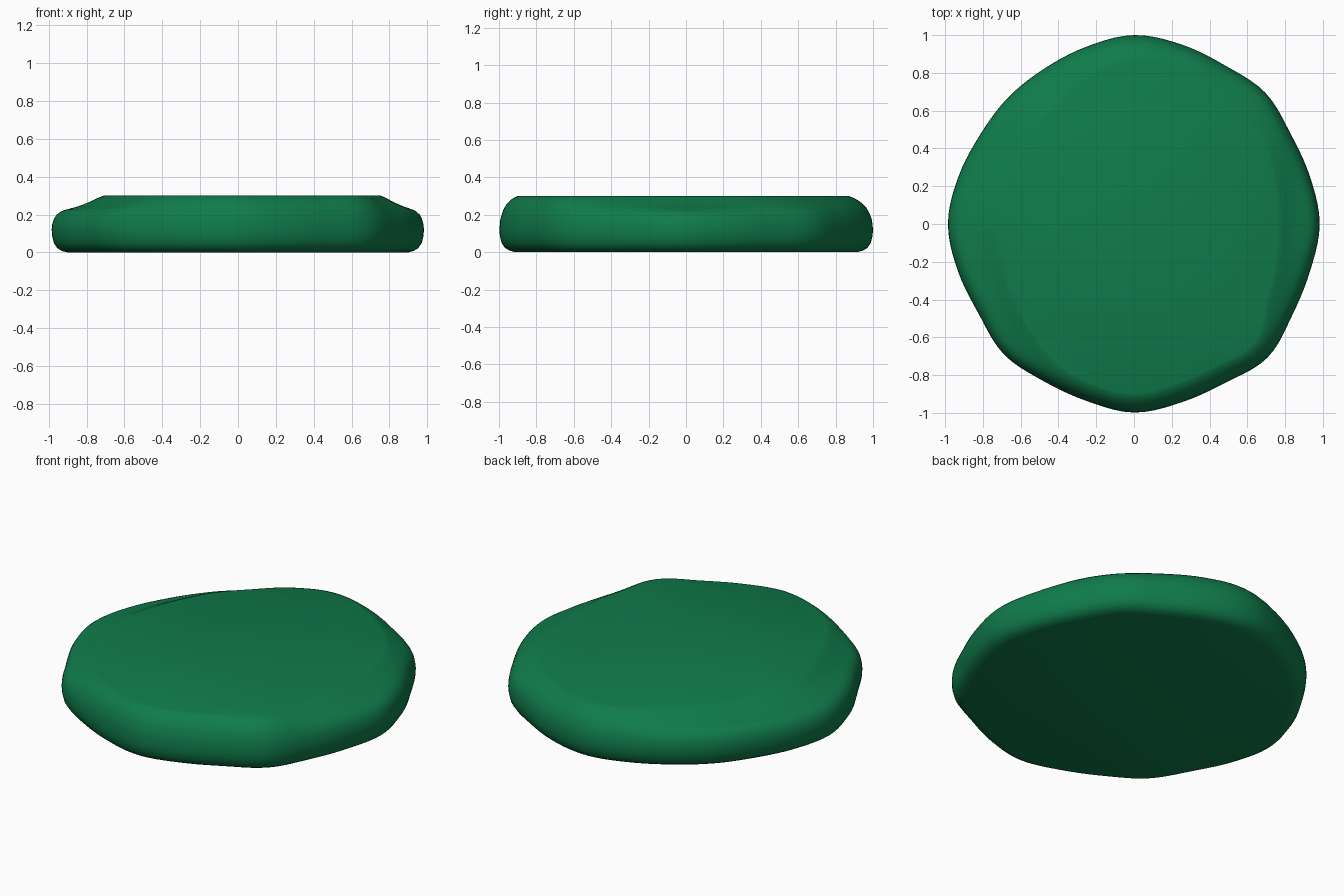
import bpy, bmesh, math

if "Cube" in bpy.data.objects:
    bpy.data.objects.remove(bpy.data.objects["Cube"])

# Radii every 15 degrees, counter-clockwise from +x: widest outline and flat top outline
OUTER = [.983, .965, .957, .983, .968, .983, 1.0, .972, .95, .945, .942, .963,
         .985, .965, .95, .975, .96, .97, .998, .977, .97, 1.0, .967, .965]
INNER = [.755, .77, .80, .81, .82, .85, .87, .82, .75, .72, .695, .695,
         .71, .715, .735, .775, .835, .875, .9, .875, .865, .895, .81, .775]
# Lower side: inset from the widest outline, height
LOWER = [(.085, 0), (.055, .008), (.03, .023), (.012, .05), (.003, .085), (0, .12), (.003, .15)]
# Upper side: fraction of the shoulder, height where narrow (convex), height where wide (dished)
UPPER = [(.05, .172, .18), (.1, .192, .201), (.18, .217, .217), (.27, .237, .226),
         (.38, .254, .234), (.5, .268, .243), (.63, .28, .256), (.76, .289, .271),
         (.88, .295, .287), (1, .3, .3)]
SEGMENTS = 120


def radius(table, u):
    """Smooth periodic lookup (Catmull-Rom), u in 0..1."""
    n = len(table)
    i, t = int(u * n), (u * n) % 1
    a, b, c, d = (table[(i + k) % n] for k in (-1, 0, 1, 2))
    return b + .5 * t * (c - a + t * (2*a - 5*b + 4*c - d + t * (3*(b - c) + d - a)))


def section(u):
    """Radius and height points from the base up to the top rim."""
    outer, inner = radius(OUTER, u), radius(INNER, u)
    gap = outer - inner
    w = min(1, max(0, (gap - .12) / .12))
    pts = [(outer - inset, z) for inset, z in LOWER]
    pts += [(outer - gap * f, z0 * (1 - w) + z1 * w) for f, z0, z1 in UPPER]
    return pts


# Pebble body: rings skinned together, with flat base and top
bm = bmesh.new()
columns = []
for s in range(SEGMENTS):
    a = 2 * math.pi * s / SEGMENTS
    columns.append([bm.verts.new((r * math.cos(a), r * math.sin(a), z))
                    for r, z in section(s / SEGMENTS)])
for s in range(SEGMENTS):
    p, q = columns[s], columns[(s + 1) % SEGMENTS]
    for k in range(len(p) - 1):
        bm.faces.new((p[k], q[k], q[k + 1], p[k + 1]))
bm.faces.new([c[-1] for c in columns])
bm.faces.new([c[0] for c in reversed(columns)])
bmesh.ops.recalc_face_normals(bm, faces=bm.faces[:])
mesh = bpy.data.meshes.new("pebble")
bm.to_mesh(mesh)
bm.free()
pebble = bpy.data.objects.new("pebble", mesh)
bpy.context.collection.objects.link(pebble)

# Green finish
green = bpy.data.materials.new("green")
green.diffuse_color = (.005, .2, .07, 1)
green.use_nodes = True
green.node_tree.nodes["Principled BSDF"].inputs["Base Color"].default_value = green.diffuse_color
mesh.materials.append(green)

bpy.context.view_layer.objects.active = pebble
pebble.select_set(True)
bpy.ops.object.shade_smooth_by_angle(angle=math.radians(30))
